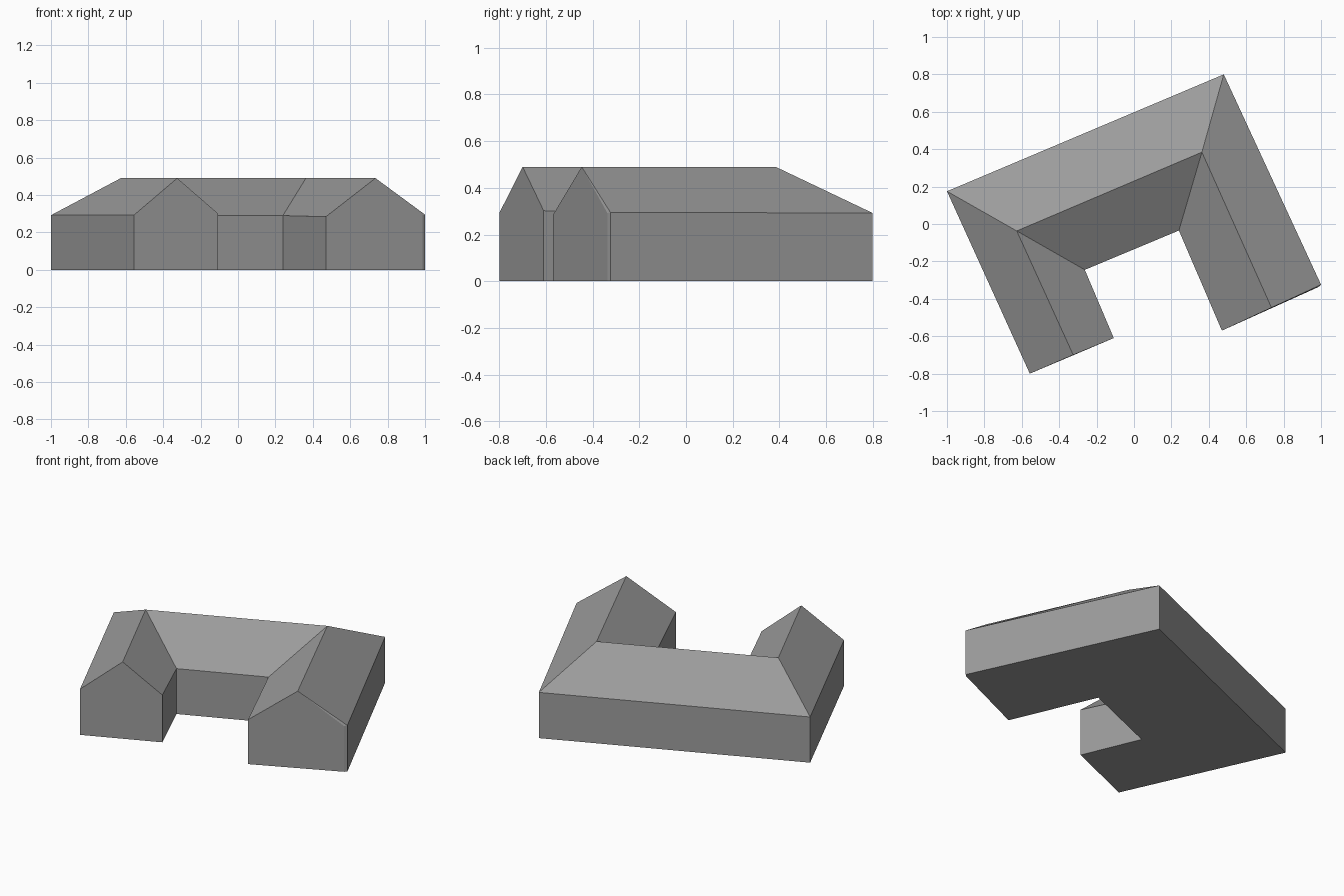
import bpy

cube = bpy.data.objects.get("Cube")
if cube:
    bpy.data.objects.remove(cube, do_unlink=True)

grey = bpy.data.materials.new("plain grey")
grey.use_nodes = True
colour = (0.33, 0.33, 0.33, 1)
grey.diffuse_color = colour
grey.node_tree.nodes["Principled BSDF"].inputs["Base Color"].default_value = colour

# Eave corners of the U-shaped plan, anticlockwise from above
eaves = {
    "back_left": (-1.0, 0.175, 0.292),
    "left_outer": (-0.557, -0.8, 0.292),
    "left_inner": (-0.108, -0.61, 0.302),
    "court_left": (-0.263, -0.245, 0.29),
    "court_right": (0.24, -0.035, 0.29),
    "right_inner": (0.47, -0.57, 0.284),
    "right_outer": (0.986, -0.337, 0.292),
    "right_chamfer": (1.0, -0.324, 0.295),
    "back_right": (0.48, 0.8, 0.292),
}
# Ridge line from one gable, round the back range, to the other gable
ridge = {
    "left_gable": (-0.325, -0.7, 0.49),
    "left_hip": (-0.627, -0.037, 0.49),
    "right_hip": (0.363, 0.384, 0.49),
    "right_gable": (0.735, -0.447, 0.49),
}
ground = {"base_" + k: (x, y, 0) for k, (x, y, z) in eaves.items()}
points = {**eaves, **ridge, **ground}


def build(name, faces):
    """Make one flat-shaded object from faces given as corner names."""
    used = list(dict.fromkeys(c for f in faces for c in f))
    mesh = bpy.data.meshes.new(name)
    mesh.from_pydata([points[c] for c in used], [],
                     [[used.index(c) for c in f] for f in faces])
    mesh.materials.append(grey)
    obj = bpy.data.objects.new(name, mesh)
    bpy.context.collection.objects.link(obj)


# Walls: each eave edge dropped to the ground, gable ends rising to the ridge
corners = list(eaves)
gables = {"left_outer": "left_gable", "right_inner": "right_gable"}
walls = []
for a, b in zip(corners, corners[1:] + corners[:1]):
    peak = [gables[a]] if a in gables else []
    walls.append(["base_" + a, "base_" + b, b] + peak + [a])
build("walls", walls)
build("floor", [list(ground)[::-1]])

# Roof slopes, valleys and hips
build("left_wing_roof", [
    ["back_left", "left_outer", "left_gable", "left_hip"],
    ["left_inner", "court_left", "left_hip", "left_gable"],
])
build("back_range_roof", [
    ["back_right", "back_left", "left_hip", "right_hip"],
    ["court_left", "court_right", "right_hip", "left_hip"],
])
build("right_wing_roof", [
    ["court_right", "right_inner", "right_gable", "right_hip"],
    ["right_chamfer", "back_right", "right_hip", "right_gable"],
    ["right_outer", "right_chamfer", "right_gable"],
])
